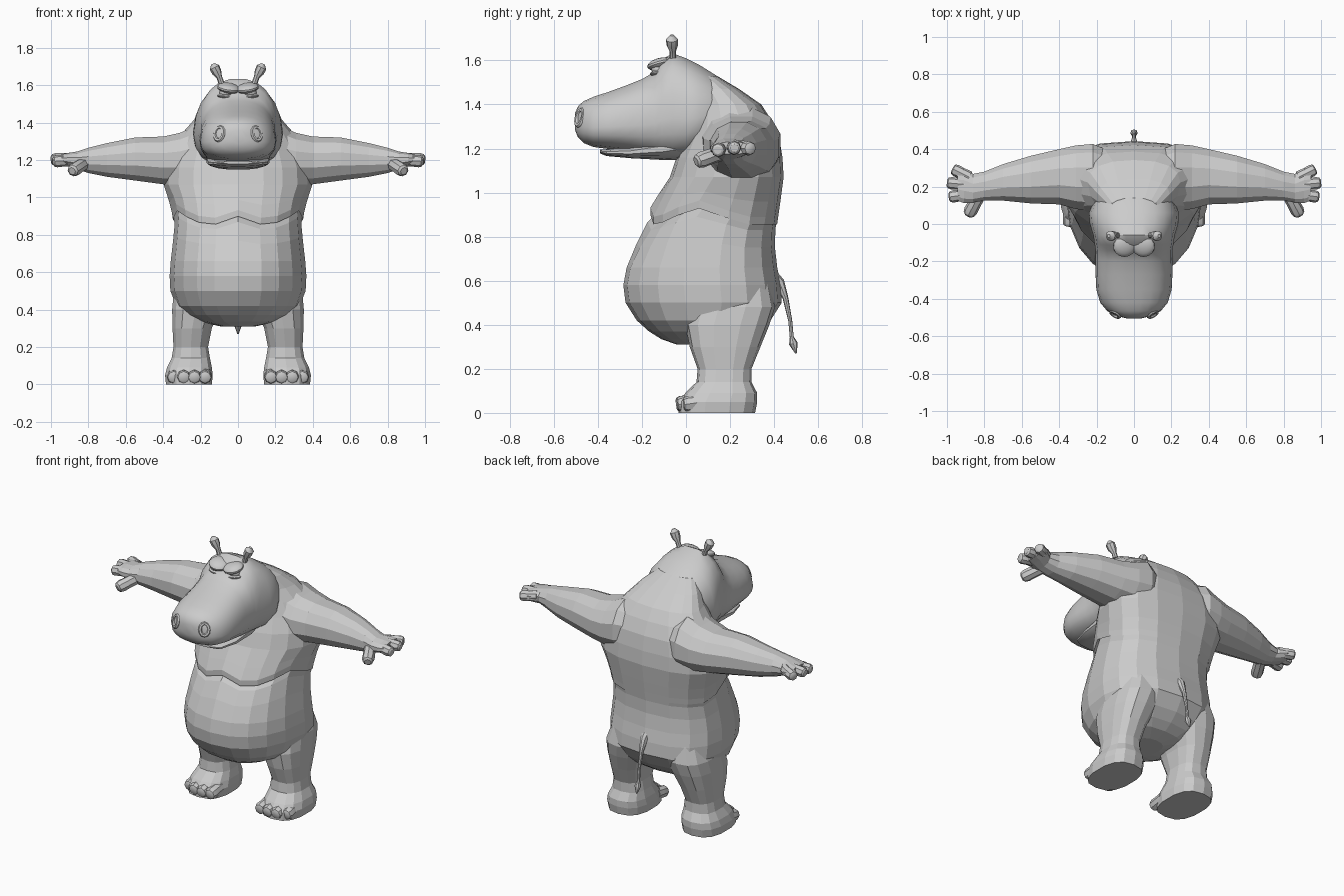
import bpy, bmesh
from math import cos, sin, pi, radians
from mathutils import Vector, Matrix, Euler

cube = bpy.data.objects.get("Cube")
if cube:
    bpy.data.objects.remove(cube, do_unlink=True)

grey = bpy.data.materials.new("hide grey")
grey.use_nodes = True
grey.diffuse_color = (.6, .6, .6, 1)
shader = next(n for n in grey.node_tree.nodes if n.type == "BSDF_PRINCIPLED")
shader.inputs["Base Color"].default_value = grey.diffuse_color
shader.inputs["Roughness"].default_value = .7


def finish(name, bm, mirror=False, smooth=False):
    """Turn a bmesh into a named object, optionally mirrored and smoothed."""
    bmesh.ops.recalc_face_normals(bm, faces=bm.faces)
    mesh = bpy.data.meshes.new(name)
    bm.to_mesh(mesh)
    bm.free()
    mesh.materials.append(grey)
    obj = bpy.data.objects.new(name, mesh)
    bpy.context.scene.collection.objects.link(obj)
    if smooth:
        bpy.ops.object.select_all(action="DESELECT")
        obj.select_set(True)
        bpy.context.view_layer.objects.active = obj
        bpy.ops.object.shade_smooth_by_angle(angle=radians(35))
    if mirror:
        obj.modifiers.new("Mirror", "MIRROR").use_mirror_merge = False
    return obj


def skin(rings):
    """Bridge rings of points and cap both ends."""
    bm = bmesh.new()
    loops = [[bm.verts.new(p) for p in ring] for ring in rings]
    n = len(loops[0])
    for low, high in zip(loops, loops[1:]):
        for i in range(n):
            j = (i + 1) % n
            bm.faces.new((low[i], low[j], high[j], high[i]))
    bm.faces.new(loops[0])
    bm.faces.new(loops[-1])
    return bm


def loft(axis, sections, sides=16, power=2.4, taper=0):
    """Skin rounded sections: (position, low a, high a, low b, high b)."""
    def soft(v):
        return (1 if v > 0 else -1) * abs(v) ** (2 / power)

    rings = []
    for t, a0, a1, b0, b1 in sections:
        ring = []
        for i in range(sides):
            angle = 2 * pi * (i + .5) / sides
            u, v = soft(cos(angle)), soft(sin(angle))
            # stretch so the polygon's outermost points reach the given limits
            u, v = u / soft(cos(pi / sides)), v / soft(cos(pi / sides))
            a = (a0 + a1) / 2 + (a1 - a0) / 2 * u * (1 - taper * v)
            b = (b0 + b1) / 2 + (b1 - b0) / 2 * v
            ring.append({"x": (t, a, b), "y": (a, t, b), "z": (a, b, t)}[axis])
        rings.append(ring)
    return skin(rings)


def centred(sections):
    return [(t, -w, w, low, high) for t, w, low, high in sections]


def tube(points, radii, sides=8):
    """Round limb along a path, with a radius at each point."""
    pts = [Vector(p) for p in points]
    rings = []
    for k, p in enumerate(pts):
        way = pts[min(k + 1, len(pts) - 1)] - pts[max(k - 1, 0)]
        turn = way.to_track_quat("Z", "Y")
        rings.append([p + turn @ Vector((radii[k] * cos(2 * pi * i / sides),
                                         radii[k] * sin(2 * pi * i / sides), 0))
                      for i in range(sides)])
    return skin(rings)


def digit(name, start, end, radius):
    """Stubby finger or toe with a rounded tip."""
    a, b = Vector(start), Vector(end)
    points = [a.lerp(b, f) for f in (0, .45, .8, .94, 1)]
    radii = [radius * f for f in (1, .95, 1, .85, .55)]
    return finish(name, tube(points, radii), mirror=True, smooth=True)


def blob(name, centre, size, tilt=(0, 0, 0)):
    bm = bmesh.new()
    place = (Matrix.Translation(centre) @ Euler(tilt).to_matrix().to_4x4()
             @ Matrix.Diagonal((*size, 1)))
    bmesh.ops.create_uvsphere(bm, u_segments=14, v_segments=9, radius=1, matrix=place)
    return finish(name, bm, mirror=True, smooth=True)


# Torso, from the belly underside up to the nape, with an overhanging chest
torso = loft("z", centred([
    (.31, .09, -.04, .2), (.335, .2, -.11, .28), (.37, .27, -.165, .33),
    (.42, .32, -.22, .38), (.5, .35, -.27, .43), (.58, .354, -.28, .425),
    (.66, .348, -.265, .41), (.75, .336, -.22, .4), (.83, .328, -.17, .402),
    (.875, .333, -.115, .408), (.855, .337, -.158, .41), (.89, .342, -.158, .415),
    (.96, .355, -.125, .425), (1.07, .385, -.07, .44), (1.16, .38, -.04, .435),
    (1.25, .35, 0, .42), (1.33, .3, .02, .385), (1.4, .24, .03, .34),
    (1.47, .185, .03, .24), (1.53, .12, .02, .14)]), sides=18, taper=-.14)
# Lift the chest fold at the middle and the flanks to form two lobes
for v in torso.verts:
    near_fold = max(0, 1 - abs(v.co.z - .87) / .2)
    in_front = min(1, max(0, (.25 - v.co.y) / .2))
    v.co.z += 2.4 * (abs(v.co.x) - .14) ** 2 * near_fold * in_front
finish("torso", torso)

# Legs with broad feet, tucked into the hips
finish("leg", loft("z", [
    (0, .14, .385, -.03, .31), (.05, .135, .39, -.03, .32),
    (.09, .14, .38, 0, .32), (.14, .15, .355, .05, .295),
    (.2, .16, .345, .055, .295), (.3, .14, .35, .02, .335),
    (.4, .1, .352, 0, .375), (.48, .07, .345, .02, .4),
    (.58, .07, .31, .06, .38), (.68, .1, .25, .1, .33)],
    sides=14, power=2.6), mirror=True)
for x, y in ((.176, -.04), (.233, -.045), (.29, -.04), (.344, -.012)):
    digit("toe", (x, y + .1, .052), (x, y, .037), .037)

# Arms, widening into the shoulders and ending in a flat palm
finish("arm", loft("x", [
    (.06, .14, .36, 1.12, 1.32), (.22, .07, .428, 1.05, 1.385),
    (.31, .08, .42, 1.06, 1.345), (.4, .105, .4, 1.07, 1.325),
    (.55, .11, .365, 1.09, 1.32), (.7, .125, .32, 1.11, 1.29),
    (.8, .125, .28, 1.13, 1.265), (.86, .115, .268, 1.15, 1.245),
    (.91, .112, .3, 1.165, 1.237), (.945, .125, .3, 1.175, 1.23)],
    sides=12, power=2.2), mirror=True)
for start, end in (((.88, .25, 1.205), (.97, .295, 1.2)),
                   ((.88, .21, 1.207), (1, .22, 1.202)),
                   ((.88, .16, 1.2), (.99, .144, 1.192))):
    digit("finger", start, end, .033)
digit("thumb", (.82, .17, 1.185), (.887, .045, 1.14), .037)

# Head and muzzle, from the nose back into the neck
finish("head", loft("y", centred([
    (-.504, .04, 1.285, 1.36), (-.49, .095, 1.25, 1.393),
    (-.465, .14, 1.225, 1.415), (-.42, .176, 1.207, 1.435),
    (-.35, .196, 1.198, 1.458), (-.27, .2, 1.187, 1.487),
    (-.2, .2, 1.175, 1.515), (-.14, .2, 1.165, 1.55),
    (-.11, .205, 1.16, 1.605), (-.06, .212, 1.155, 1.632),
    (0, .23, 1.16, 1.61), (.06, .235, 1.19, 1.58),
    (.14, .2, 1.25, 1.53), (.25, .13, 1.3, 1.44)]),
    sides=20, power=2.5, taper=.12), smooth=True)

# Lower jaw, set back below the upper lip
finish("lower_jaw", loft("y", centred([
    (-.39, .08, 1.178, 1.195), (-.36, .13, 1.166, 1.197),
    (-.25, .16, 1.156, 1.21), (-.1, .168, 1.148, 1.25),
    (.02, .15, 1.15, 1.3)])), smooth=True)

# Raised nostril rims
rim = tube([(.026 * cos(a * pi / 6), .036 * sin(a * pi / 6), 0) for a in range(13)],
           [.011] * 13, sides=6)
bmesh.ops.transform(rim, verts=rim.verts,
                    matrix=Matrix.Translation((.1, -.481, 1.34))
                    @ Euler((radians(75), 0, radians(32))).to_matrix().to_4x4())
finish("nostril_rim", rim, mirror=True, smooth=True)

# Heavy brows, eyes and lower lids
blob("brow", (.05, -.118, 1.584), (.062, .06, .026), (.25, -.15, 0))
blob("eye", (.066, -.128, 1.56), (.034, .03, .024))
blob("lower_lid", (.066, -.128, 1.54), (.046, .036, .014), (0, -.1, 0))

# Ears on short stalks
finish("ear", tube([(.085, -.06, 1.6), (.1, -.06, 1.643), (.113, -.062, 1.668),
                    (.126, -.064, 1.695), (.135, -.064, 1.714)],
                   [.016, .015, .026, .028, .009]), mirror=True, smooth=True)

# Thin tail with a tuft
finish("tail", tube([(0, .375, .64), (0, .425, .59), (0, .452, .52), (0, .473, .42),
                     (0, .48, .345), (0, .487, .315), (0, .5, .27)],
                    [.03, .024, .013, .009, .009, .02, .004]), smooth=True)
